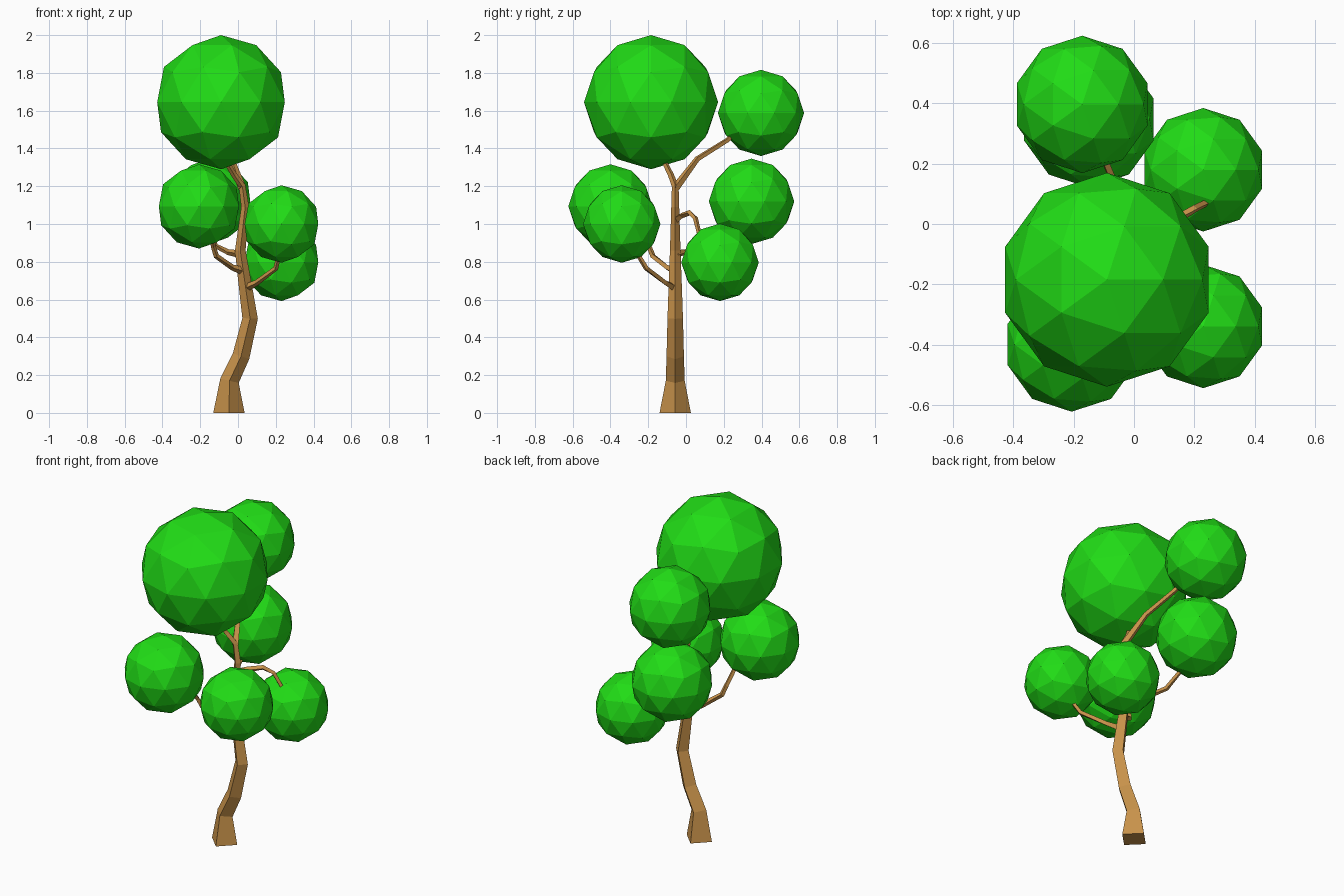
import bpy, bmesh
from mathutils import Vector

if "Cube" in bpy.data.objects:
    bpy.data.objects.remove(bpy.data.objects["Cube"])


def material(name, color):
    m = bpy.data.materials.new(name)
    m.diffuse_color = color
    m.use_nodes = True
    m.node_tree.nodes["Principled BSDF"].inputs["Base Color"].default_value = m.diffuse_color
    return m


bark = material("bark", (0.58, 0.29, 0.07, 1))
leaf = material("leaf", (0.015, 0.72, 0.008, 1))


def limb(name, points, radii):
    """Sweep a tapering diamond section along a path."""
    pts = [Vector(p) for p in points]
    bm = bmesh.new()
    rings = []
    for i, p in enumerate(pts):
        t = Vector((0, 0, 0))
        if i > 0:
            t += (p - pts[i - 1]).normalized()
        if i < len(pts) - 1:
            t += (pts[i + 1] - p).normalized()
        if p.z == 0:
            t = Vector((0, 0, 1))  # flat cut on the ground
        t.normalize()
        u = Vector((0, 1, 0)).cross(t).normalized()
        v = t.cross(u)
        rings.append([bm.verts.new(p + d * radii[i]) for d in (u, v, -u, -v)])
    for a, b in zip(rings, rings[1:]):
        for k in range(4):
            j = (k + 1) % 4
            bm.faces.new((a[k], a[j], b[j], b[k]))
    bm.faces.new(rings[0][::-1])
    bm.faces.new(rings[-1])
    mesh = bpy.data.meshes.new(name)
    bm.to_mesh(mesh)
    bm.free()
    mesh.materials.append(bark)
    ob = bpy.data.objects.new(name, mesh)
    bpy.context.collection.objects.link(ob)


def foliage(name, center, radius):
    bpy.ops.mesh.primitive_ico_sphere_add(subdivisions=2, radius=radius, location=center)
    ob = bpy.context.object
    ob.name = name
    ob.data.materials.append(leaf)


# Curved trunk, running up into the crown
limb("trunk",
     [(-.048, -.057, 0), (-.045, -.057, .17), (.016, -.057, .30), (.064, -.057, .50),
      (.035, -.057, .70), (.012, -.057, .86), (.038, -.057, 1.09), (.022, -.057, 1.20),
      (-.02, -.08, 1.26), (-.08, -.13, 1.36)],
     [.083, .05, .046, .041, .034, .028, .021, .018, .016, .013])

# Side branches, one for each smaller foliage ball
branches = {
    "branch_front_left": [(.03, -.06, .75), (-.03, -.10, .77), (-.115, -.175, .83),
                          (-.13, -.195, .88), (-.15, -.27, .99)],
    "branch_front_right": [(.04, -.06, .66), (.10, -.11, .69), (.20, -.21, .765),
                           (.215, -.25, .83)],
    "branch_right": [(.02, -.055, 1.02), (.08, -.02, 1.045), (.15, .02, 1.06),
                     (.20, .05, 1.03), (.24, .07, .95)],
    "branch_back_left": [(.02, -.055, .84), (-.05, -.01, .85), (-.12, .13, .885),
                         (-.14, .25, .97)],
    "branch_top_back": [(.022, -.057, 1.19), (-.035, .06, 1.345), (-.10, .22, 1.445),
                        (-.13, .28, 1.50)],
}
for name, path in branches.items():
    n = len(path)
    limb(name, path, [.022] + [.017 - .005 * i / (n - 1) for i in range(1, n)])

# Faceted foliage balls
foliage("foliage_crown", (-.09, -.185, 1.645), .355)
foliage("foliage_front_left", (-.207, -.40, 1.093), .223)
foliage("foliage_front_right", (.23, -.34, 1.0), .205)
foliage("foliage_right", (.23, .18, .797), .205)
foliage("foliage_back_left", (-.15, .347, 1.12), .226)
foliage("foliage_top_back", (-.172, .397, 1.588), .228)
